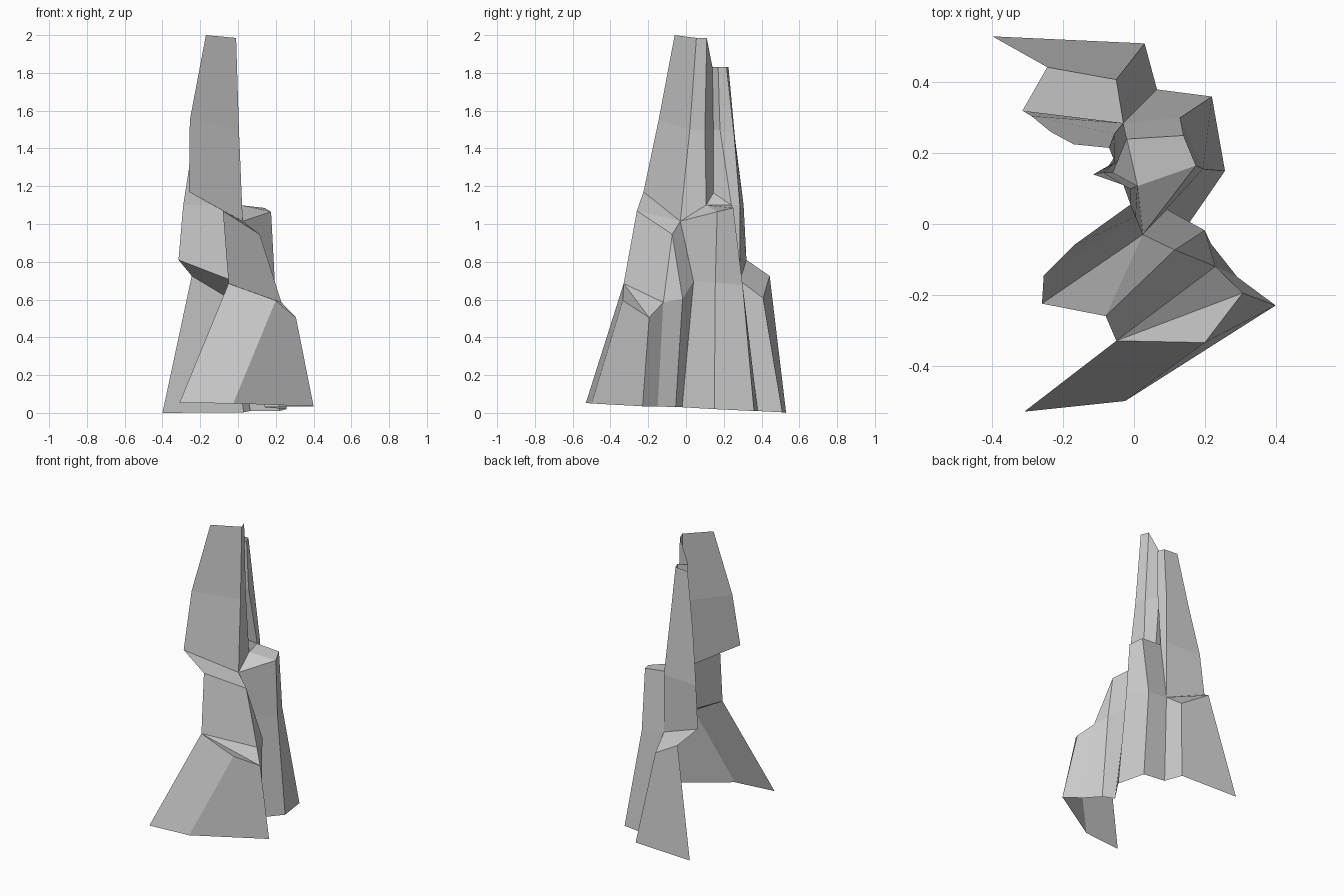
import bpy

if "Cube" in bpy.data.objects:
    bpy.data.objects.remove(bpy.data.objects["Cube"])


def part(name, strips=(), caps=()):
    """Open flat-faced shell: each strip joins an upper row to a lower row; caps are single faces."""
    verts, faces = [], []

    def add(points):
        ids = []
        for p in points:
            if p not in verts:
                verts.append(p)
            i = verts.index(p)
            if i not in ids:
                ids.append(i)
        faces.append(ids)

    for top, low in strips:
        for i in range(len(top) - 1):
            add((top[i], low[i], low[i + 1], top[i + 1]))
    for cap in caps:
        add(cap)
    mesh = bpy.data.meshes.new(name)
    mesh.from_pydata(verts, [], faces)
    obj = bpy.data.objects.new(name, mesh)
    bpy.context.collection.objects.link(obj)


# Rows run round the cliff from the front left, past the right, to the back left
crest = [(-.17, -.06, 2.0), (-.01, .055, 1.985), (-.03, .11, 1.985), (-.115, .14, 1.83),
         (-.053, .17, 1.83), (-.07, .215, 1.83), (-.17, .225, 1.83)]
spire_mid = [(-.255, -.145, 1.55), (.005, .02, 1.5), (-.01, .1, 1.5), (-.085, .145, 1.5),
             (-.045, .18, 1.5), (-.055, .255, 1.47), (-.235, .26, 1.45)]
spire_low = [(-.26, -.225, 1.17), (.025, -.03, 1.015), (.01, .107, 1.1), (-.06, .145, 1.165),
             (-.02, .24, 1.1), (-.03, .285, 1.1), (-.29, .305, 1.1)]

lip_l, lip_r = (-.08, -.26, 1.07), (.115, -.073, .945)
shelf_r, shelf_b = (.175, .165, 1.065), (.14, .25, 1.085)
back_lip = (-.315, .32, .81)

foot_top = [(-.05, -.33, .685), (.2, -.335, .595), (.307, -.195, .505), (.23, -.12, .585),
            (.2, -.018, .605), (.095, .04, .695), (.195, .155, .69), (.13, .3, .675),
            (-.03, .285, .7), (-.05, .408, .608), (-.245, .443, .725)]
foot_base = [(-.31, -.53, .053), (-.025, -.5, .05), (.4, -.23, .035), (.292, -.15, .035),
             (.217, -.055, .03), (.14, -.02, .03), (.257, .15, .02), (.22, .36, .01),
             (.065, .38, .01), (.03, .51, .003), (-.4, .53, 0)]

# Twin upper spires with the crevice between them
part("upper_spires", [(crest, spire_mid), (spire_mid, spire_low)])

# Sloping ledges
part("upper_front_ledge", caps=[(spire_low[0], lip_l, spire_low[1]),
                                (lip_l, lip_r, spire_low[1])])
part("side_shelf", caps=[(spire_low[1], shelf_r, spire_low[2]),
                         (spire_low[2], shelf_r, shelf_b, spire_low[4]),
                         (spire_low[2], spire_low[4], spire_low[3])])
part("lower_front_ledge", caps=[(foot_top[0], foot_top[1], foot_top[2]),
                                (foot_top[0], foot_top[2], foot_top[3])])
part("back_ledge", caps=[(foot_top[8], foot_top[9], foot_top[10], back_lip)])

# Middle cliff wall
wall_top = [lip_l, lip_r, lip_r, spire_low[1], shelf_r, shelf_b, spire_low[4],
            spire_low[5], spire_low[6]]
wall_low = [foot_top[0]] + foot_top[3:9] + [foot_top[8], back_lip]
part("middle_wall", [(wall_top, wall_low)])

# Flared foot
part("flared_foot", [(foot_top, foot_base)])
